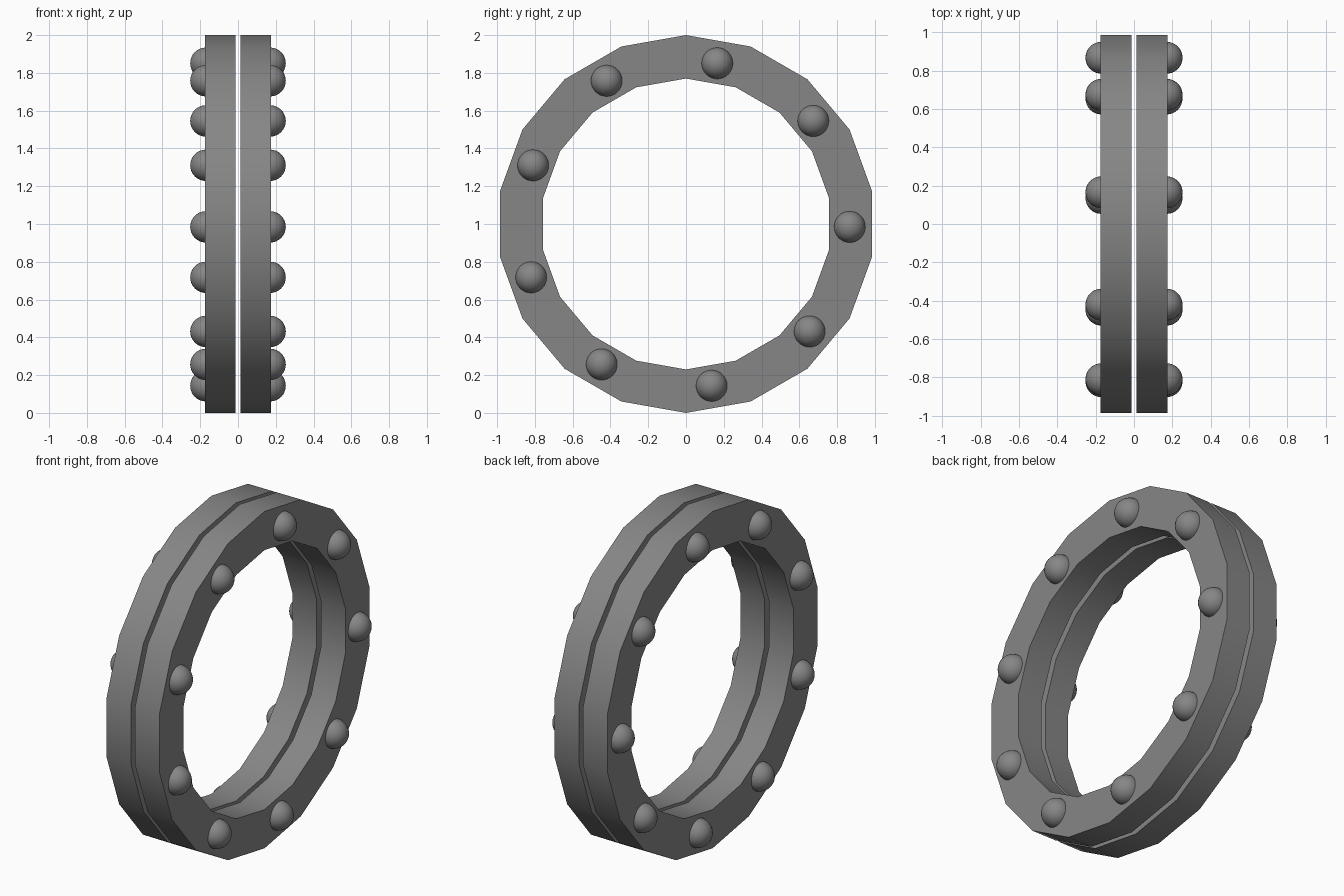
import bpy, bmesh, math

if "Cube" in bpy.data.objects:
    bpy.data.objects.remove(bpy.data.objects["Cube"])

SIDES = 18
R_OUT, R_IN = 1.0, 0.77
X_IN, X_OUT = 0.014, 0.174
STUD_R, STUD_RING, STUD_START = 0.083, 0.867, -1.0

grey = bpy.data.materials.new("dark grey")
grey.diffuse_color = (0.24, 0.24, 0.24, 1)
grey.use_nodes = True
grey.node_tree.nodes["Principled BSDF"].inputs["Base Color"].default_value = grey.diffuse_color


def make_object(name, bm, angle):
    bmesh.ops.recalc_face_normals(bm, faces=bm.faces)
    mesh = bpy.data.meshes.new(name)
    bm.to_mesh(mesh)
    bm.free()
    mesh.materials.append(grey)
    ob = bpy.data.objects.new(name, mesh)
    bpy.context.collection.objects.link(ob)
    bpy.ops.object.select_all(action='DESELECT')
    ob.select_set(True)
    bpy.context.view_layer.objects.active = ob
    bpy.ops.object.shade_smooth_by_angle(angle=math.radians(angle))
    return ob


# Eighteen-sided ring: a rectangular section swept around the x axis
def ring(name, side):
    bm = bmesh.new()
    section = [(X_IN, R_IN), (X_OUT, R_IN), (X_OUT, R_OUT), (X_IN, R_OUT)]
    loops = []
    for i in range(SIDES):
        a = math.tau * i / SIDES
        loops.append([bm.verts.new((side * x, r * math.sin(a), 1 + r * math.cos(a)))
                      for x, r in section])
    for i in range(SIDES):
        p, q = loops[i], loops[(i + 1) % SIDES]
        for j in range(4):
            k = (j + 1) % 4
            bm.faces.new((p[j], p[k], q[k], q[j]))
    make_object(name, bm, 30)


# Round stud half sunk into the outer face of a ring
def stud(name, side, angle):
    bm = bmesh.new()
    bmesh.ops.create_uvsphere(bm, u_segments=32, v_segments=16, radius=STUD_R)
    ob = make_object(name, bm, 60)
    ob.location = (side * 0.17, STUD_RING * math.cos(angle),
                   1 + STUD_RING * math.sin(angle))


for label, side in (("left", -1), ("right", 1)):
    ring(f"{label}_ring", side)
    for n in range(9):
        stud(f"{label}_stud_{n + 1}", side, math.radians(STUD_START + 40 * n))
